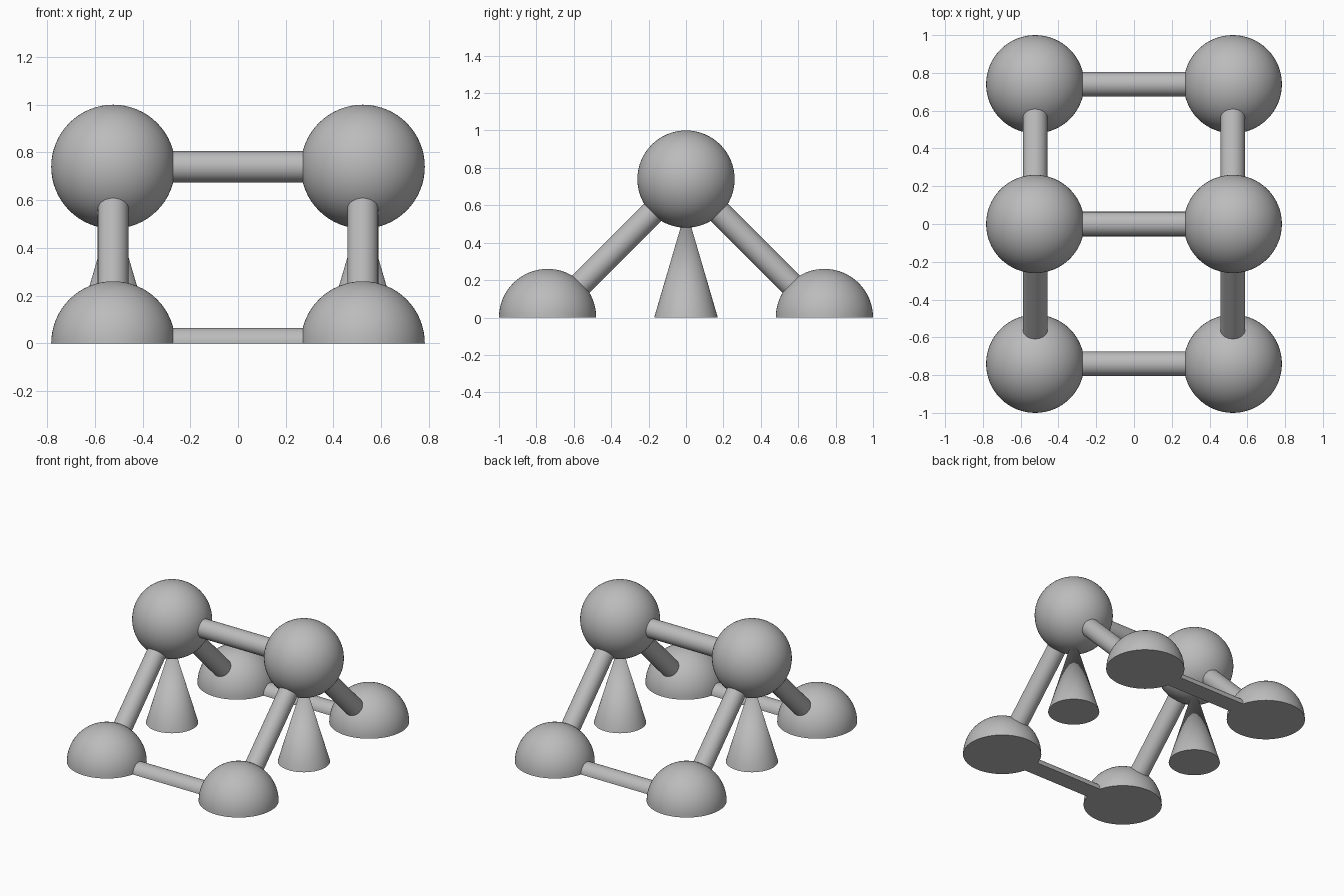
import bpy, bmesh
from mathutils import Vector

if "Cube" in bpy.data.objects:
    bpy.data.objects.remove(bpy.data.objects["Cube"])

X, Y, TOP = 0.523, 0.74, 0.74   # ball centres
BALL_R, BAR_R, INSET = 0.26, 0.065, 0.23

grey = bpy.data.materials.new("plain grey")
grey.use_nodes = True
colour = (0.5, 0.5, 0.5, 1)
grey.diffuse_color = colour
grey.node_tree.nodes["Principled BSDF"].inputs["Base Color"].default_value = colour


def finish(obj, name, cut=False):
    """Name, colour and smooth a part; optionally slice it flat at the ground."""
    obj.name = name
    bpy.ops.object.transform_apply(location=True, rotation=True, scale=True)
    if cut:
        bm = bmesh.new()
        bm.from_mesh(obj.data)
        res = bmesh.ops.bisect_plane(bm, geom=bm.verts[:] + bm.edges[:] + bm.faces[:],
                                     dist=1e-5, plane_co=(0, 0, 0), plane_no=(0, 0, 1),
                                     clear_inner=True)
        rim = [e for e in res["geom_cut"] if isinstance(e, bmesh.types.BMEdge)]
        bmesh.ops.holes_fill(bm, edges=rim)
        bmesh.ops.recalc_face_normals(bm, faces=bm.faces[:])
        bm.to_mesh(obj.data)
        bm.free()
    obj.data.materials.append(grey)
    bpy.ops.object.shade_smooth_by_angle(angle=0.6)


def ball(name, centre, cut=False):
    bpy.ops.mesh.primitive_uv_sphere_add(segments=64, ring_count=32, radius=BALL_R, location=centre)
    finish(bpy.context.object, name, cut)


def bar(name, a, b, cut=False):
    """Round bar between two ball centres, its ends sunk into the balls."""
    a, b = Vector(a), Vector(b)
    d = b - a
    bpy.ops.mesh.primitive_cylinder_add(vertices=48, radius=BAR_R, depth=d.length - 2 * INSET,
                                        location=(a + b) / 2,
                                        rotation=d.to_track_quat('Z', 'Y').to_euler())
    finish(bpy.context.object, name, cut)


# Each side: top ball, cone stand, two sloping bars and two ground domes
for side, sx in (("right", -X), ("left", X)):
    top = (sx, 0, TOP)
    ball(side + "_top_ball", top)
    bpy.ops.mesh.primitive_cone_add(vertices=64, radius1=0.17, radius2=0, depth=0.58,
                                    location=(sx, 0, 0.29))
    finish(bpy.context.object, side + "_cone_stand")
    for end, sy in (("front", -Y), ("back", Y)):
        foot = (sx, sy, 0)
        ball(f"{side}_{end}_dome", foot, cut=True)
        bar(f"{side}_{end}_sloping_bar", top, foot)

# Cross bars joining the two sides
bar("top_cross_bar", (-X, 0, TOP), (X, 0, TOP))
for end, sy in (("front", -Y), ("back", Y)):
    bar(end + "_ground_cross_bar", (-X, sy, 0), (X, sy, 0), cut=True)
